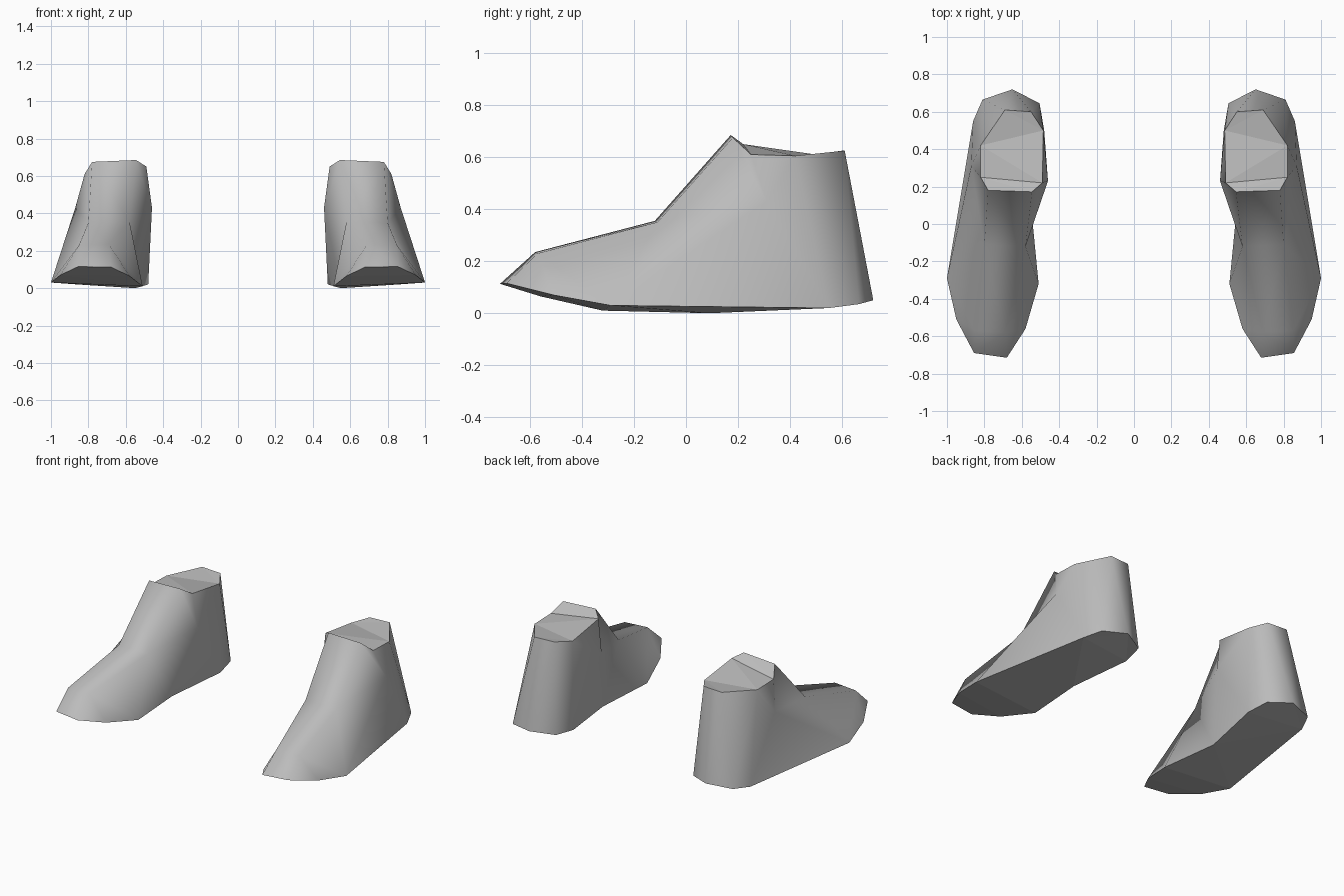
import bpy, bmesh

if "Cube" in bpy.data.objects:
    bpy.data.objects.remove(bpy.data.objects["Cube"])

# Sole outline, anticlockwise from the inner toe corner
SOLE = [(.68, -.715, .113), (.855, -.69, .115), (.95, -.51, .07), (1, -.29, .03),
        (.86, .55, .02), (.81, .665, .035), (.65, .72, .05), (.505, .645, .035),
        (.48, .5, .02), (.55, .09, 0), (.51, -.32, .01), (.58, -.56, .065)]
# Ankle rim, same direction from the inner front corner
RIM = [(.545, .172, .685), (.78, .18, .675), (.82, .25, .61), (.82, .42, .605),
       (.69, .61, .625), (.55, .6, .625), (.485, .5, .61), (.49, .22, .65)]
# Toe top, instep and ankle points (inner, outer)
UPPER = {'ti': (.69, -.58, .235), 'to': (.85, -.57, .23),
         'ii': (.58, -.12, .355), 'io': (.80, -.11, .35),
         'mi': (.46, .23, .43), 'mo': (.87, .31, .43)}

PANELS = [
    's0 s1 to ti', 'ti to io ii', 'ii io r1 r0',                   # toe, vamp, tongue
    's1 s2 to', 's2 s3 to', 's3 io to', 's3 mo io',                # outer forefoot
    'io mo r1', 'mo r2 r1', 's3 s4 mo', 'mo s4 r3', 'mo r3 r2',    # outer ankle
    's4 s5 r3', 's5 r4 r3', 's5 s6 r4', 's6 s7 r5 r4', 's7 s8 r6 r5',  # heel
    's8 mi r6', 'mi r7 r6', 'mi r0 r7', 'mi ii r0',                # inner ankle
    's8 s9 mi', 's9 ii mi', 's9 s10 ii', 's10 ti ii', 's10 s11 ti', 's11 s0 ti']

grey = bpy.data.materials.new('shoe grey')
grey.diffuse_color = (.5, .5, .5, 1)
grey.use_nodes = True
grey.node_tree.nodes["Principled BSDF"].inputs["Base Color"].default_value = grey.diffuse_color


def make_shoe(name, side):
    points = dict(UPPER)
    points.update({f's{i}': p for i, p in enumerate(SOLE)})
    points.update({f'r{i}': p for i, p in enumerate(RIM)})
    bm = bmesh.new()
    v = {k: bm.verts.new((side * x, y, z)) for k, (x, y, z) in points.items()}
    for panel in PANELS:
        bm.faces.new([v[k] for k in panel.split()])
    # Sole and ankle cap, with crisp borders
    sole = bm.faces.new([v[f's{i}'] for i in reversed(range(len(SOLE)))])
    cap = bm.faces.new([v[f'r{i}'] for i in range(len(RIM))])
    bmesh.ops.recalc_face_normals(bm, faces=bm.faces)
    for f in bm.faces:
        f.smooth = f not in (sole, cap)
    for f in (sole, cap):
        for e in f.edges:
            e.smooth = False
    bmesh.ops.triangulate(bm, faces=[f for f in bm.faces if len(f.verts) > 3])
    mesh = bpy.data.meshes.new(name)
    bm.to_mesh(mesh)
    bm.free()
    mesh.materials.append(grey)
    bpy.context.collection.objects.link(bpy.data.objects.new(name, mesh))


make_shoe('right_shoe', 1)
make_shoe('left_shoe', -1)
